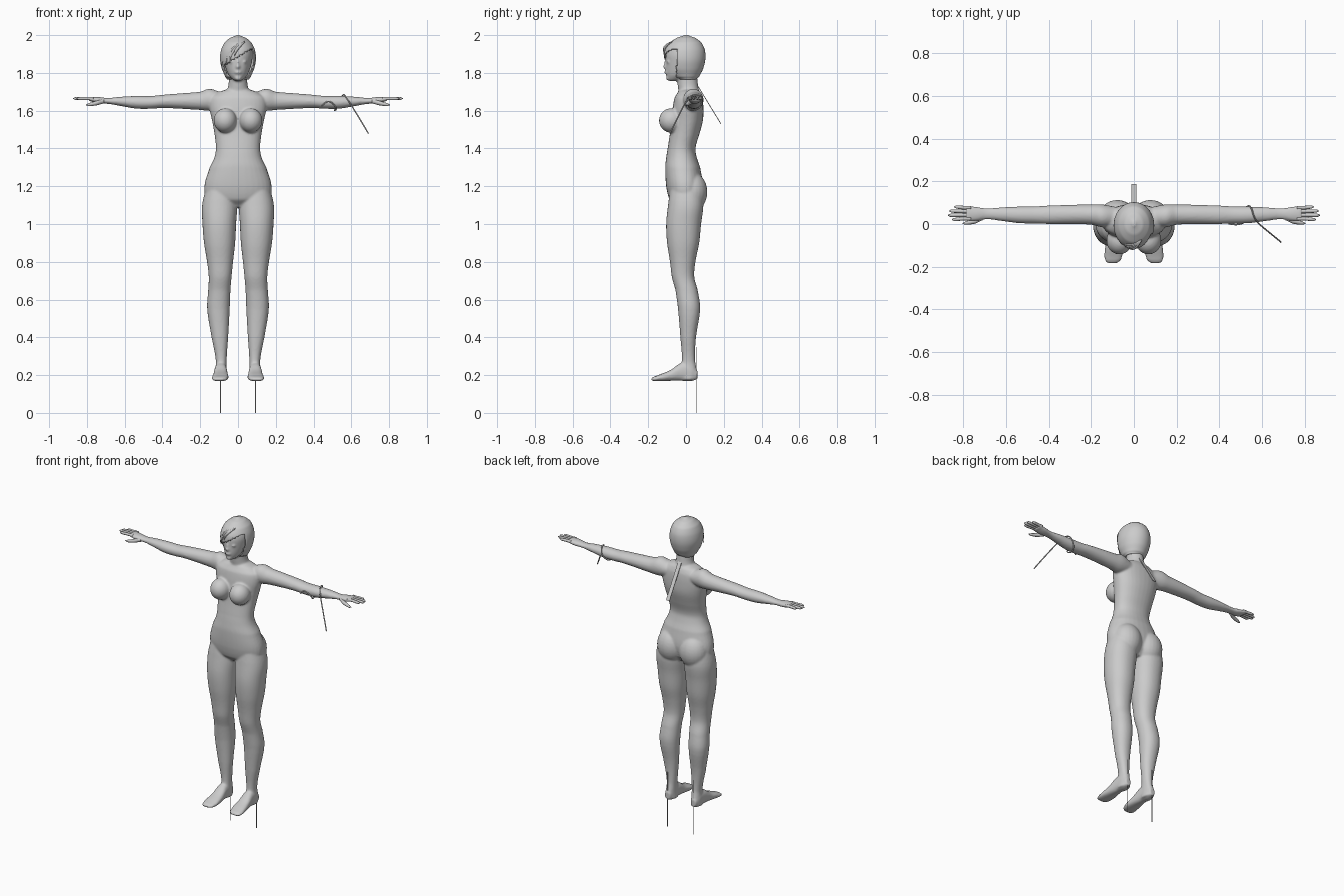
import bpy, bmesh, math
from mathutils import Vector, Matrix


def spline(rows, steps=5):
    """Catmull-Rom resampling of the control rows."""
    out = []
    for i in range(len(rows) - 1):
        p = [rows[max(0, min(len(rows) - 1, i + d))] for d in (-1, 0, 1, 2)]
        for k in range(steps):
            t = k / steps
            row = [0.5 * (2 * b + (c - a) * t + (2 * a - 5 * b + 4 * c - d) * t * t
                          + (3 * b - a - 3 * c + d) * t ** 3) for a, b, c, d in zip(*p)]
            row[0] = p[1][0] + (p[2][0] - p[1][0]) * t
            out.append(row)
    return out + [list(rows[-1])]


def loft(bm, axis, rows, s=1, n=32, power=2.0, steps=5):
    """Skin rows (position, lo/hi, lo/hi of the two other axes) along an axis."""
    i, j = [k for k in range(3) if k != axis]
    rings = []
    for t, a0, a1, b0, b1 in spline(rows, steps):
        ring = []
        for k in range(n):
            ang = 2 * math.pi * k / n
            c, d = math.cos(ang), math.sin(ang)
            co = [0, 0, 0]
            co[axis] = t
            co[i] = (a0 + a1) / 2 + (a1 - a0) / 2 * math.copysign(abs(c) ** (2 / power), c)
            co[j] = (b0 + b1) / 2 + (b1 - b0) / 2 * math.copysign(abs(d) ** (2 / power), d)
            co[0] *= s
            ring.append(bm.verts.new(co))
        rings.append(ring)
    for r0, r1 in zip(rings, rings[1:]):
        for k in range(n):
            bm.faces.new((r0[k], r0[(k + 1) % n], r1[(k + 1) % n], r1[k]))
    bm.faces.new(rings[0])
    bm.faces.new(rings[-1])


def ball(bm, center, radii):
    m = Matrix.Translation(center) @ Matrix.Diagonal((*radii, 1))
    bmesh.ops.create_uvsphere(bm, u_segments=24, v_segments=16, radius=1, matrix=m)


def finish(bm, name):
    bmesh.ops.recalc_face_normals(bm, faces=bm.faces)
    for f in bm.faces:
        f.smooth = True
    me = bpy.data.meshes.new(name)
    bm.to_mesh(me)
    bm.free()
    ob = bpy.data.objects.new(name, me)
    bpy.context.collection.objects.link(ob)
    return ob


def wire(name, pts, radius, taper=None, kind='POLY', flat=1):
    cu = bpy.data.curves.new(name, 'CURVE')
    cu.dimensions = '3D'
    cu.bevel_depth, cu.bevel_resolution, cu.use_fill_caps = radius, 2, True
    sp = cu.splines.new(kind)
    sp.points.add(len(pts) - 1)
    for k, p in enumerate(pts):
        sp.points[k].co = (*p, 1)
        sp.points[k].radius = taper[k] if taper else 1
    if kind == 'NURBS':
        sp.use_endpoint_u, sp.order_u, sp.resolution_u = True, 3, 8
    ob = bpy.data.objects.new(name, cu)
    bpy.context.collection.objects.link(ob)
    return ob


# Body: torso, neck and head
bm = bmesh.new()
loft(bm, 2, [(1.09, -.06, .06, -.05, .05), (1.13, -.16, .16, -.088, .075),
             (1.2, -.178, .178, -.105, .09), (1.3, -.15, .15, -.11, .075),
             (1.35, -.126, .126, -.105, .058), (1.4, -.117, .117, -.097, .05),
             (1.48, -.125, .125, -.085, .072), (1.55, -.138, .138, -.078, .09),
             (1.62, -.152, .152, -.07, .092), (1.67, -.145, .145, -.06, .087),
             (1.7, -.1, .1, -.042, .075), (1.717, -.05, .05, -.03, .06)], power=2.2)
loft(bm, 2, [(1.66, -.09, .09, -.04, .08), (1.7, -.062, .062, -.04, .07),
             (1.74, -.05, .05, -.045, .063), (1.82, -.047, .047, -.05, .055)])
loft(bm, 2, [(1.757, -.015, .015, -.088, -.05), (1.765, -.028, .028, -.097, -.02),
             (1.785, -.047, .047, -.103, .03), (1.81, -.06, .06, -.107, .07),
             (1.85, -.072, .072, -.107, .09), (1.9, -.078, .078, -.106, .093),
             (1.95, -.065, .065, -.085, .075), (1.985, -.03, .03, -.04, .04)])
ball(bm, (0, -.107, 1.832), (.011, .016, .012))      # nose
ball(bm, (0, -.104, 1.85), (.008, .011, .025))
ball(bm, (0, -.104, 1.803), (.019, .011, .009))      # lips
ball(bm, (0, -.095, 1.772), (.018, .012, .012))      # chin

# Body: limbs and paired forms
for s in (1, -1):
    loft(bm, 2, [(.175, .058, .122, -.03, .055), (.22, .06, .121, -.035, .058),
                 (.28, .06, .118, -.022, .048), (.4, .052, .14, -.03, .053),
                 (.55, .044, .163, -.042, .075), (.65, .04, .158, -.056, .062),
                 (.72, .034, .155, -.075, .044), (.8, .026, .164, -.085, .05),
                 (.9, .015, .18, -.1, .07), (1, .01, .188, -.105, .08),
                 (1.1, .005, .19, -.095, .092), (1.22, .02, .165, -.08, .08)], s, power=2.15)
    loft(bm, 1, [(-.185, .078, .125, .172, .184), (-.17, .06, .137, .168, .192),
                 (-.13, .05, .138, .168, .207), (-.08, .053, .131, .17, .228),
                 (-.03, .058, .125, .17, .262), (.03, .062, .12, .168, .26),
                 (.06, .073, .11, .178, .225)], s, power=2.4)
    loft(bm, 0, [(.08, -.01, .08, 1.61, 1.695), (.15, -.015, .092, 1.6, 1.716),
                 (.2, -.003, .092, 1.604, 1.7), (.3, 0, .09, 1.61, 1.692),
                 (.4, 0, .087, 1.614, 1.684), (.46, .002, .083, 1.61, 1.678),
                 (.54, .004, .082, 1.611, 1.678), (.63, .015, .078, 1.626, 1.673),
                 (.69, .022, .074, 1.636, 1.667), (.74, .014, .081, 1.638, 1.673),
                 (.79, .014, .088, 1.651, 1.674)], s)
    ball(bm, (.068 * s, -.077, 1.548), (.061, .066, .065))   # bust
    ball(bm, (.078 * s, .03, 1.17), (.09, .083, .105))       # seat
    ball(bm, (.031 * s, -.092, 1.858), (.015, .011, .008))   # eyes
body = finish(bm, "body")
rm = body.modifiers.new("fuse", 'REMESH')
rm.mode, rm.voxel_size, rm.use_smooth_shade = 'VOXEL', .006, True
sm = body.modifiers.new("soften", 'SMOOTH')
sm.factor, sm.iterations = .5, 6

# Fingers and thumbs
bm = bmesh.new()
for s in (1, -1):
    for y0, y1, tip in ((.025, .021, .855), (.042, .041, .873), (.06, .061, .868), (.077, .08, .845)):
        rows = [(x, y - r, y + r, 1.664 - r, 1.664 + r) for x, y, r in
                ((.765, y0, .0085), (.8, y0, .0085), (tip - .012, y1, .0075), (tip, y1, .002))]
        loft(bm, 0, rows, s, 12)
    rows = [(x, y - r, y + r, z - r, z + r) for x, y, z, r in
            ((.71, .03, 1.65, .012), (.745, .014, 1.641, .012), (.79, .005, 1.632, .008), (.805, .003, 1.631, .002))]
    loft(bm, 0, rows, s, 12)
finish(bm, "fingers")

# Bobbed hair cap, opened around the face
bm = bmesh.new()
loft(bm, 2, [(1.765, -.058, .058, -.04, .055), (1.78, -.068, .068, -.07, .07),
             (1.82, -.085, .085, -.102, .09), (1.87, -.095, .095, -.115, .102),
             (1.92, -.09, .09, -.112, .1), (1.96, -.072, .072, -.087, .082),
             (1.985, -.043, .043, -.05, .05), (2, -.008, .008, -.01, .012)], n=64, steps=6)
cut = []
for f in bm.faces:
    c = f.calc_center_median()
    if (c.y < -.05 and c.z < 1.885 + .6 * c.x) or c.z < 1.766:
        cut.append(f)
bmesh.ops.delete(bm, geom=cut, context='FACES')
hair = finish(bm, "hair")
so = hair.modifiers.new("thickness", 'SOLIDIFY')
so.thickness, so.offset = .006, -1

# Swept fringe locks
for k, (x, z) in enumerate(((-.088, 1.835), (-.066, 1.845), (-.045, 1.86), (-.02, 1.885))):
    y = -math.sqrt(max(0, 1 - (x / .1) ** 2)) * .116
    wire(f"fringe_{k}", [(.035, -.075, 1.965), (.02 - .01 * (4 - k), -.112, 1.945),
                         (x * .85, y, (z + 1.92) / 2 + .01), (x, y, z)],
         .011, (.3, .7, .8, .05), 'NURBS')

# Heel spikes
bm = bmesh.new()
for s in (1, -1):
    bmesh.ops.create_cube(bm, size=1, matrix=Matrix.Translation((.093 * s, .054, .175))
                          @ Matrix.Diagonal((.004, .004, .35, 1)))
finish(bm, "heel_spikes").data.shade_flat()

# Flat strap standing off the back
bm = bmesh.new()
a, b = Vector((0, .06, 1.735)), Vector((0, .185, 1.53))
d = b - a
rot = d.to_track_quat('Z', 'Y').to_matrix().to_4x4()
bmesh.ops.create_cube(bm, size=1, matrix=Matrix.Translation((a + b) / 2) @ rot
                      @ Matrix.Diagonal((.024, .004, d.length, 1)))
finish(bm, "back_strap").data.shade_flat()

# Cord wound round the forearm with a trailing end
wire("arm_cord", [(.445, .002, 1.625), (.465, -.003, 1.65), (.495, -.002, 1.648), (.525, .01, 1.61),
                  (.51, .035, 1.598), (.515, .07, 1.61), (.54, .09, 1.645), (.553, .07, 1.683),
                  (.562, .035, 1.686), (.58, .005, 1.66), (.64, -.044, 1.565), (.69, -.085, 1.48)],
     .0035, None, 'NURBS')
